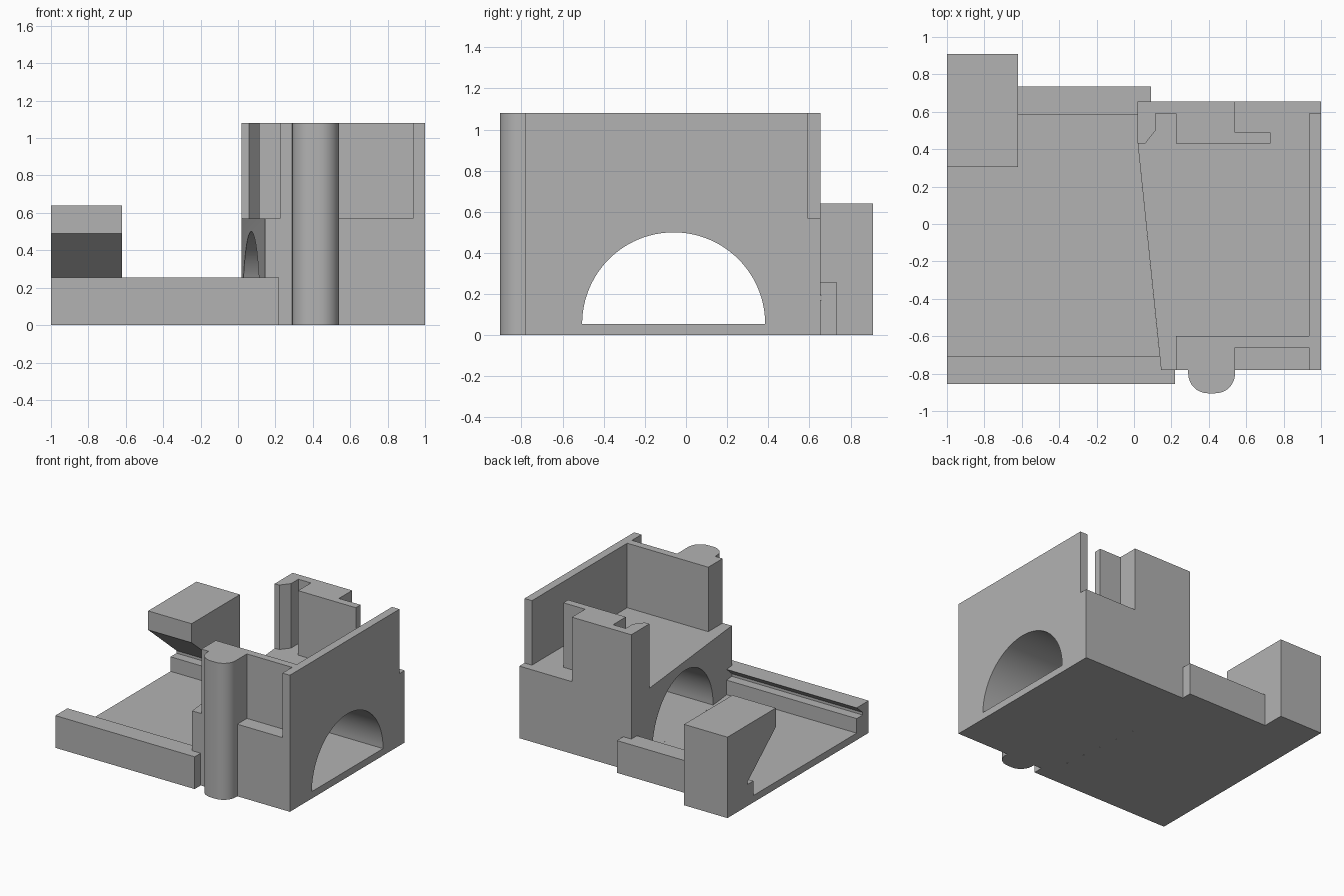
import bpy, bmesh, math
from mathutils import Vector

cube = bpy.data.objects.get("Cube")
if cube:
    bpy.data.objects.remove(cube, do_unlink=True)

stone = bpy.data.materials.new("plain_grey")
stone.use_nodes = True
GREY = (0.448, 0.448, 0.448, 1)
stone.diffuse_color = GREY
stone.node_tree.nodes["Principled BSDF"].inputs["Base Color"].default_value = GREY

FLOOR, DECK, TOP = 0.055, 0.57, 1.08


def prism(name, profile, lo, hi, axis="z"):
    """Extrude a 2D profile: (x, y) along z, or (y, z) along x."""
    place = (lambda a, b, h: (a, b, h)) if axis == "z" else (lambda a, b, h: (h, a, b))
    bm = bmesh.new()
    base = bm.faces.new([bm.verts.new(place(a, b, lo)) for a, b in profile])
    out = bmesh.ops.extrude_face_region(bm, geom=[base])
    moved = [v for v in out["geom"] if isinstance(v, bmesh.types.BMVert)]
    shift = Vector(place(0, 0, hi - lo))
    bmesh.ops.translate(bm, verts=moved, vec=shift)
    bmesh.ops.recalc_face_normals(bm, faces=bm.faces)
    mesh = bpy.data.meshes.new(name)
    bm.to_mesh(mesh)
    bm.free()
    mesh.materials.append(stone)
    obj = bpy.data.objects.new(name, mesh)
    bpy.context.collection.objects.link(obj)
    return obj


def rect(a0, b0, a1, b1):
    return [(a0, b0), (a1, b0), (a1, b1), (a0, b1)]


def arc(cx, cy, r, start, end, steps):
    angles = [math.radians(start + (end - start) * i / steps) for i in range(steps + 1)]
    return [(cx + r * math.cos(t), cy + r * math.sin(t)) for t in angles]


def smooth(obj):
    bpy.ops.object.select_all(action="DESELECT")
    obj.select_set(True)
    bpy.context.view_layer.objects.active = obj
    bpy.ops.object.shade_smooth_by_angle(angle=math.radians(30))


# Main block with a slanted left side
block = prism("main_block", [(0.145, -0.78), (1, -0.78), (1, 0.655), (0.02, 0.655), (0.02, 0.43)], 0, DECK)

# Arched tunnel cut through the block
cutter = prism("tunnel_cutter", arc(-0.06, FLOOR, 0.445, 0, 180, 48), -0.3, 1.3, "x")
cutter.hide_render = True
cut = block.modifiers.new("tunnel", "BOOLEAN")
cut.operation = "DIFFERENCE"
cut.solver = "EXACT"
cut.object = cutter
bpy.context.view_layer.objects.active = block
bpy.ops.object.modifier_apply(modifier="tunnel")
bpy.data.objects.remove(cutter, do_unlink=True)
smooth(block)

# Upper walls standing on the deck
prism("right_wall", rect(0.935, -0.78, 1, 0.59), DECK, TOP)
prism("front_wall", [(0.225, -0.78), (0.54, -0.78), (0.54, -0.66), (0.935, -0.66),
                     (0.935, -0.6), (0.225, -0.6)], DECK, TOP)
prism("back_wall", [(0.02, 0.655), (0.02, 0.43), (0.06, 0.43), (0.115, 0.5), (0.115, 0.59),
                    (0.225, 0.59), (0.225, 0.43), (0.73, 0.43), (0.73, 0.49),
                    (0.54, 0.49), (0.54, 0.655)], DECK, TOP)

# Rounded column on the front
r = 0.105
column = prism("front_column", [(0.29, -0.78)] + arc(0.29 + r, -0.8, r, 180, 270, 12)
               + arc(0.54 - r, -0.8, r, 270, 360, 12) + [(0.54, -0.78)], 0, TOP)
smooth(column)

# Low floor beside the block
prism("side_floor", [(-1, -0.705), (0.137, -0.705), (0.02, 0.43), (0.02, 0.585), (-1, 0.585)], 0, FLOOR)


# Grooved rails with an undercut lip; side is -1 for front and 1 for back
def rail_profile(inner, outer, side, head):
    notch = inner + side * 0.075
    return [(outer, 0), (inner, 0), (inner, 0.17), (notch, 0.17), (notch, 0.19)] + head


prism("front_rail", rail_profile(-0.705, -0.855, -1, [(-0.705, 0.255), (-0.855, 0.255)]), -1, 0.22, "x")
prism("back_rail", rail_profile(0.585, 0.735, 1, [(0.585, 0.255), (0.735, 0.255)]), -0.62, 0.09, "x")

# Tall overhanging corner block, sharing the rail groove
prism("corner_block", rail_profile(0.585, 0.91, 1, [(0.305, 0.49), (0.305, 0.64), (0.91, 0.64)]), -1, -0.62, "x")
